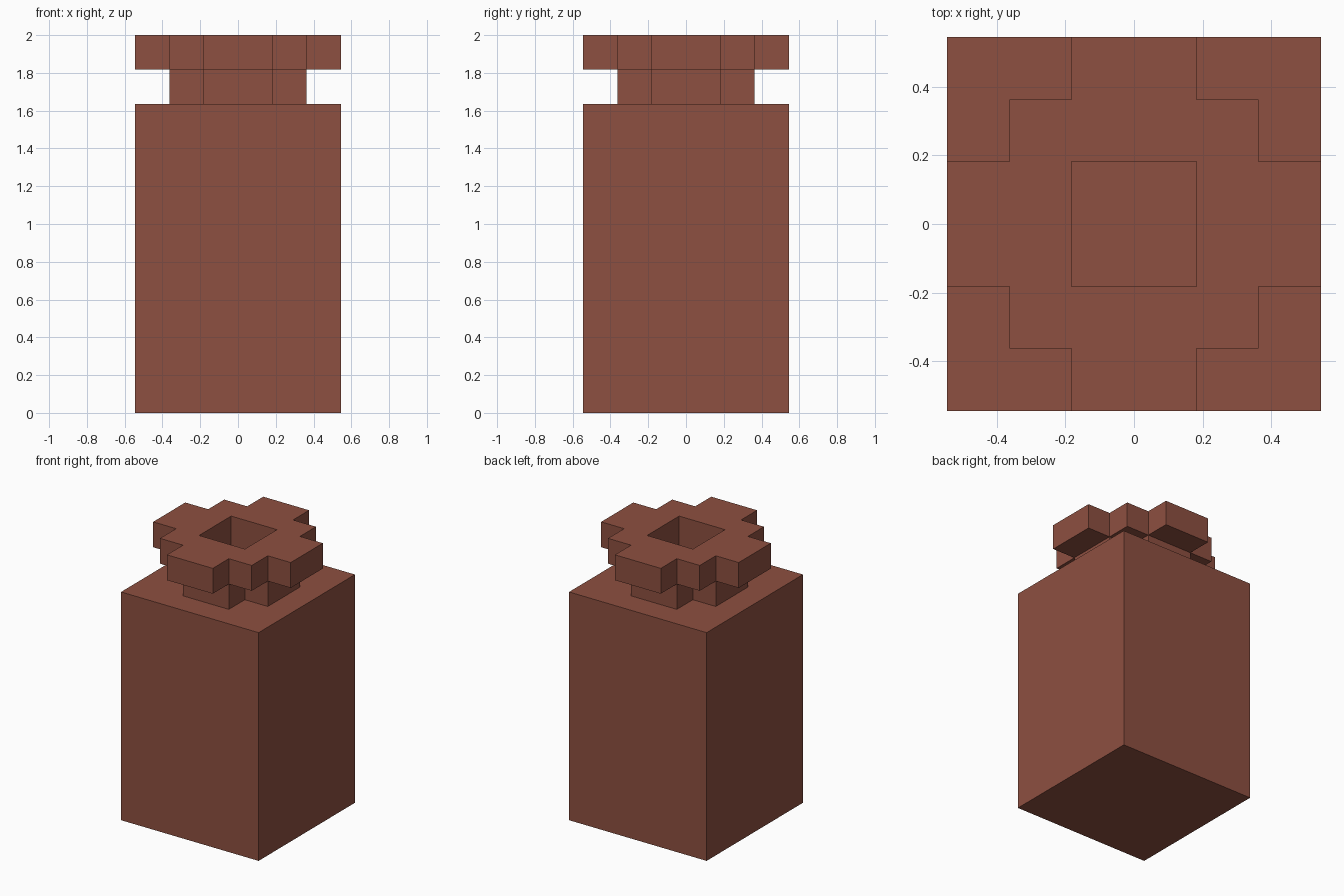
import bpy, bmesh

if "Cube" in bpy.data.objects:
    bpy.data.objects.remove(bpy.data.objects["Cube"])

U = 2 / 11  # one block of the model's grid

clay = bpy.data.materials.new("clay")
clay.diffuse_color = (0.27, 0.08, 0.052, 1)
clay.use_nodes = True
clay.node_tree.nodes["Principled BSDF"].inputs["Base Color"].default_value = clay.diffuse_color


def block_layer(name, z0, z1, half, keep):
    """Extrude the grid cells accepted by keep(|x|, |y|) from z0 to z1."""
    bm = bmesh.new()
    verts = {}

    def corner(i, j):
        if (i, j) not in verts:
            verts[i, j] = bm.verts.new((i * U, j * U, z0 * U))
        return verts[i, j]

    for i in range(-half, half):
        for j in range(-half, half):
            if keep(abs(i + 0.5), abs(j + 0.5)):
                bm.faces.new([corner(i, j), corner(i + 1, j),
                              corner(i + 1, j + 1), corner(i, j + 1)])
    ext = bmesh.ops.extrude_face_region(bm, geom=bm.faces[:], use_keep_orig=True)
    top = [g for g in ext["geom"] if isinstance(g, bmesh.types.BMVert)]
    bmesh.ops.translate(bm, verts=top, vec=(0, 0, (z1 - z0) * U))
    bmesh.ops.recalc_face_normals(bm, faces=bm.faces[:])
    mesh = bpy.data.meshes.new(name)
    bm.to_mesh(mesh)
    bm.free()
    mesh.materials.append(clay)
    obj = bpy.data.objects.new(name, mesh)
    bpy.context.collection.objects.link(obj)
    return obj


# Square jar body
bpy.ops.mesh.primitive_cube_add(size=1, location=(0, 0, 4.5 * U))
body = bpy.context.object
body.name = "body"
body.scale = (6 * U, 6 * U, 9 * U)
body.data.materials.append(clay)

# Neck: four blocks around the square opening
block_layer("neck", 9, 10, 2, lambda x, y: (x > 1) != (y > 1))

# Rim: stepped round outline with the same opening
block_layer("rim", 10, 11, 3,
            lambda x, y: max(x, y) > 1 and (max(x, y) < 2 or min(x, y) < 1))
